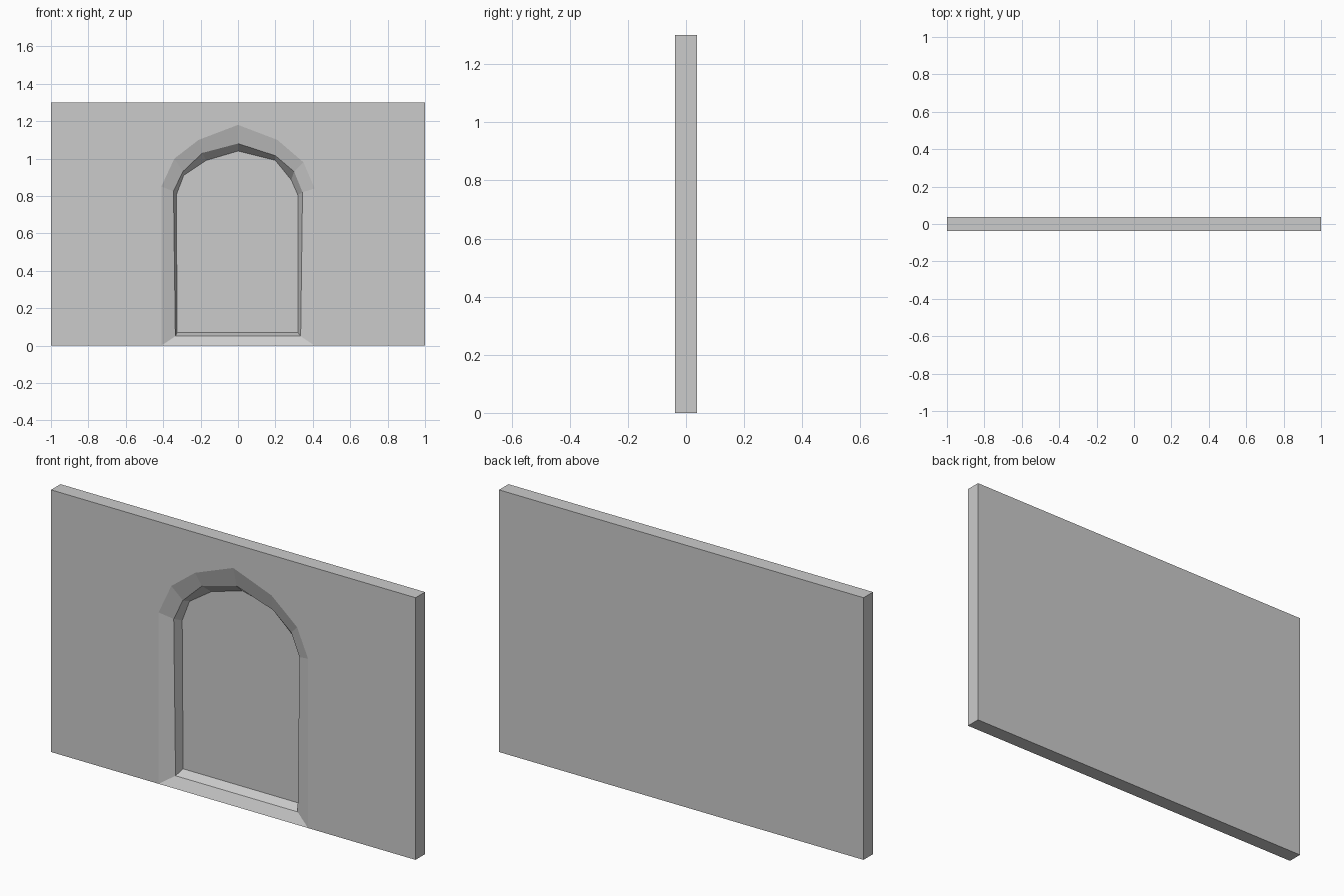
import bpy
import bmesh

cube = bpy.data.objects.get("Cube")
if cube:
    bpy.data.objects.remove(cube, do_unlink=True)

stone = bpy.data.materials.new("plain grey stone")
stone.use_nodes = True
stone.diffuse_color = (0.6, 0.6, 0.6, 1)
stone.node_tree.nodes["Principled BSDF"].inputs["Base Color"].default_value = (0.6, 0.6, 0.6, 1)

HALF_WIDTH, HEIGHT, FRONT, BACK = 1.0, 1.30, -0.037, 0.037

# Arch profiles (x, z) from the left foot over the crown to the right foot
chamfer = [(-.41, 0), (-.41, .85), (-.34, 1.0), (-.21, 1.10), (0, 1.18),
           (.21, 1.10), (.35, .98), (.41, .84), (.41, 0)]
opening = [(-.335, .05), (-.345, .825), (-.295, .93), (-.19, 1.03), (0, 1.08),
           (.2, 1.015), (.3, .93), (.345, .82), (.335, .05)]
recess = [(-.325, .07), (-.33, .805), (-.29, .91), (-.17, .99), (0, 1.04),
          (.2, .99), (.285, .885), (.32, .805), (.32, .07)]

bm = bmesh.new()


def loop(points, y):
    return [bm.verts.new((x, y, z)) for x, z in points]


def bridge(a, b):
    for i in range(len(a)):
        j = (i + 1) % len(a)
        bm.faces.new((a[i], a[j], b[j], b[i]))


# Slab with the arch cut out of its front face
corners = [(-HALF_WIDTH, 0), (-HALF_WIDTH, HEIGHT), (HALF_WIDTH, HEIGHT), (HALF_WIDTH, 0)]
front, back = loop(corners, FRONT), loop(corners, BACK)
outer = loop(chamfer, FRONT)
bm.faces.new([front[0]] + outer + front[:0:-1])
bm.faces.new(back)
for i in range(3):
    bm.faces.new((front[i], front[i + 1], back[i + 1], back[i]))
bm.faces.new((front[0], outer[0], outer[-1], front[3], back[3], back[0]))

# Sloping surround, inner reveal and back panel of the niche
middle, inner = loop(opening, FRONT + 0.026), loop(recess, BACK - 0.003)
bridge(outer, middle)
bridge(middle, inner)
bm.faces.new(inner)

bmesh.ops.recalc_face_normals(bm, faces=bm.faces[:])
mesh = bpy.data.meshes.new("wall_with_arched_niche")
bm.to_mesh(mesh)
bm.free()
mesh.materials.append(stone)
wall = bpy.data.objects.new("wall_with_arched_niche", mesh)
bpy.context.collection.objects.link(wall)
